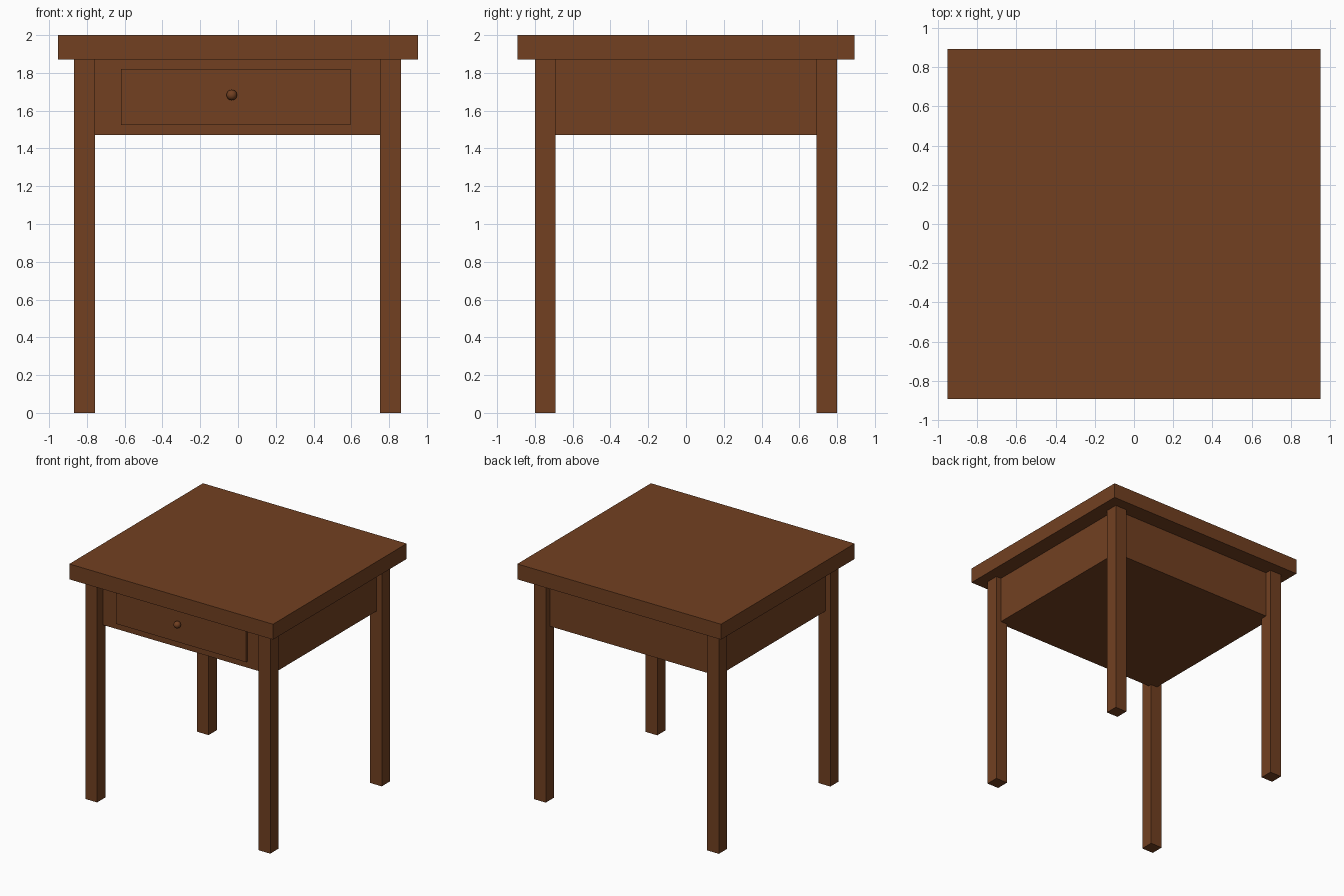
import bpy
import bmesh
from mathutils import Vector

cube = bpy.data.objects.get("Cube")
if cube:
    bpy.data.objects.remove(cube, do_unlink=True)

# One brown wood for the whole table
wood = bpy.data.materials.new("brown_wood")
wood.use_nodes = True
color = (0.168, 0.051, 0.0152, 1)
wood.diffuse_color = color
shader = next(n for n in wood.node_tree.nodes if n.type == 'BSDF_PRINCIPLED')
shader.inputs["Base Color"].default_value = color


def add_object(name, bm):
    mesh = bpy.data.meshes.new(name)
    bm.to_mesh(mesh)
    bm.free()
    mesh.materials.append(wood)
    obj = bpy.data.objects.new(name, mesh)
    bpy.context.collection.objects.link(obj)
    return obj


def box(name, low, high):
    low, high = Vector(low), Vector(high)
    bm = bmesh.new()
    bmesh.ops.create_cube(bm, size=1)
    bmesh.ops.scale(bm, vec=high - low, verts=bm.verts)
    bmesh.ops.translate(bm, vec=(low + high) / 2, verts=bm.verts)
    return add_object(name, bm)


# Tabletop slab
box("tabletop", (-0.953, -0.893, 1.87), (0.953, 0.893, 2))

# Four square legs
leg = 0.11
for side, x in (("right", -0.868), ("left", 0.752)):
    for end, y in (("front", -0.80), ("back", 0.69)):
        box(f"{end}_{side}_leg", (x, y, 0), (x + leg, y + leg, 1.87))

# Closed drawer case, set back from the outer leg faces
box("drawer_case", (-0.82, -0.72, 1.47), (0.815, 0.745, 1.87))

# Raised drawer front
box("drawer_front", (-0.62, -0.742, 1.525), (0.595, -0.71, 1.82))

# Round knob
bm = bmesh.new()
bmesh.ops.create_uvsphere(bm, u_segments=24, v_segments=12, radius=0.028)
bmesh.ops.translate(bm, vec=(-0.033, -0.765, 1.683), verts=bm.verts)
for face in bm.faces:
    face.smooth = True
add_object("drawer_knob", bm)
